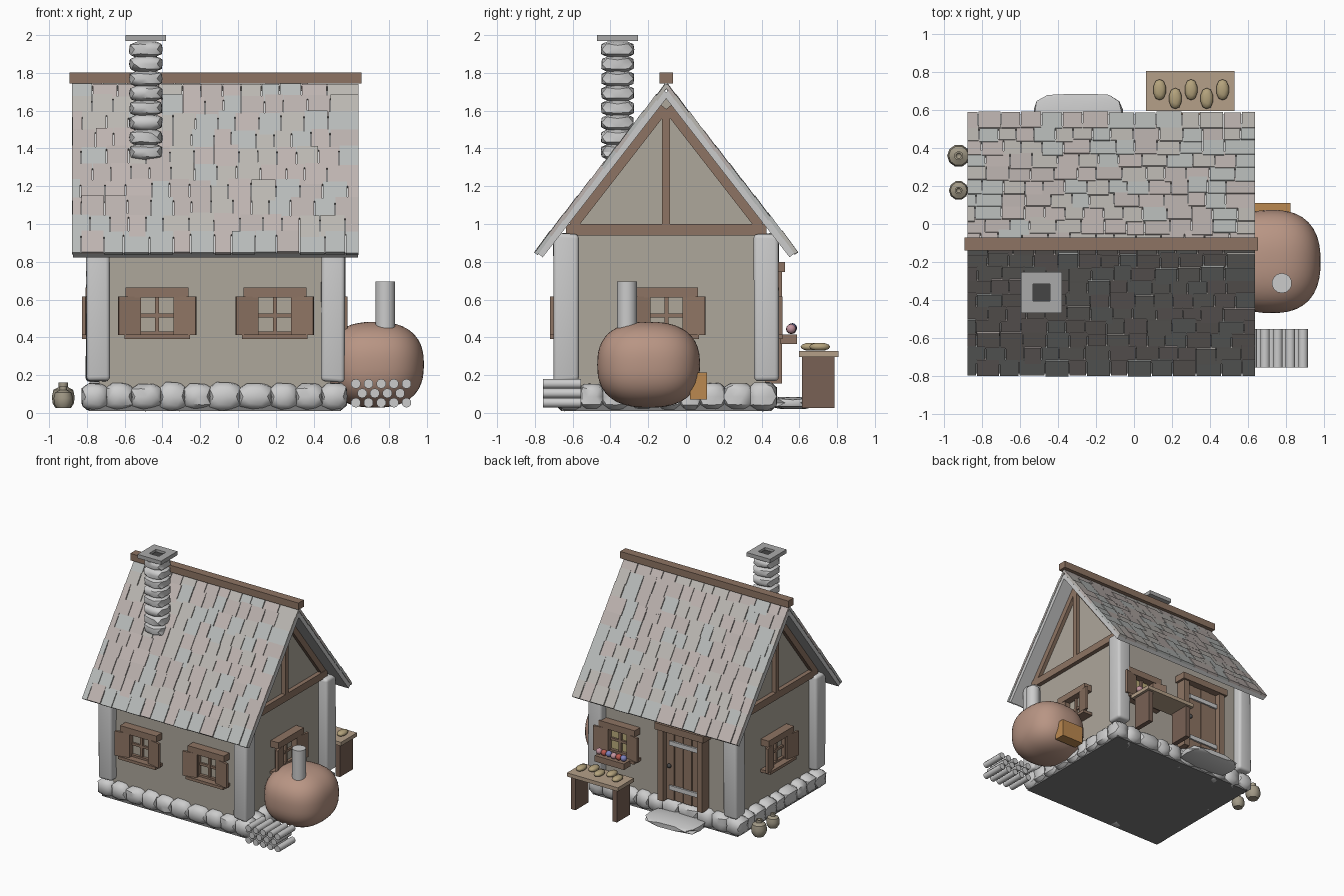
import bpy, bmesh, math, random
from mathutils import Matrix, Vector

if "Cube" in bpy.data.objects:
    bpy.data.objects.remove(bpy.data.objects["Cube"])

random.seed(4)
R = random.uniform


def mat(name, r, g, b):
    m = bpy.data.materials.new(name)
    m.diffuse_color = (r, g, b, 1)
    m.use_nodes = True
    m.node_tree.nodes["Principled BSDF"].inputs["Base Color"].default_value = m.diffuse_color
    return m


WOOD = mat("wood", .27, .175, .125)
DARK_WOOD = mat("dark_wood", .19, .12, .09)
LIGHT_WOOD = mat("light_wood", .46, .35, .25)
PLASTER = mat("plaster", .42, .385, .33)
GLASS = mat("pane", .43, .39, .32)
LIT_GLASS = mat("lit_pane", .50, .42, .2)
CLAY = mat("clay", .48, .30, .23)
ORANGE = mat("oven_door", .50, .25, .08)
BREAD = mat("bread", .45, .36, .20)
POT = mat("pottery", .36, .32, .24)
DARK = mat("soot", .06, .06, .06)
TILES = [mat("tile_pink", .52, .46, .44), mat("tile_grey", .50, .48, .45),
         mat("tile_blue", .48, .50, .49), mat("tile_warm", .49, .44, .42)]
BLOOMS = [mat("bloom_blue", .2, .22, .5), mat("bloom_red", .5, .1, .08), mat("bloom_pink", .55, .3, .35)]


def finish(bm, name, mats=(), smooth=0):
    bmesh.ops.recalc_face_normals(bm, faces=bm.faces)
    me = bpy.data.meshes.new(name)
    bm.to_mesh(me)
    bm.free()
    for m in mats:
        me.materials.append(m)
    ob = bpy.data.objects.new(name, me)
    bpy.context.collection.objects.link(ob)
    if smooth:
        bpy.ops.object.select_all(action='DESELECT')
        ob.select_set(True)
        bpy.context.view_layer.objects.active = ob
        bpy.ops.object.shade_smooth_by_angle(angle=math.radians(smooth))
    return ob


def box(bm, lo, hi, M=Matrix(), mi=0):
    lo, hi = Vector(lo), Vector(hi)
    T = M @ Matrix.Translation((lo + hi) / 2) @ Matrix.Diagonal((*(hi - lo), 1))
    vs = bmesh.ops.create_cube(bm, size=1, matrix=T)["verts"]
    for f in {f for v in vs for f in v.link_faces}:
        f.material_index = mi
    return vs


def blob(bm, c, r, e=2.0, jit=0.0, sub=2, mi=0):
    """Rounded lump: sphere pushed towards a box by exponent e."""
    vs = bmesh.ops.create_icosphere(bm, subdivisions=sub, radius=1)["verts"]
    for v in vs:
        k = sum(abs(a) ** e for a in v.co) ** (-1 / e) * (1 + R(-jit, jit))
        v.co = Vector(c) + Vector(a * k * s for a, s in zip(v.co, r))
    for f in {f for v in vs for f in v.link_faces}:
        f.material_index = mi


def rod(bm, p, q, r, n=10):
    p, q = Vector(p), Vector(q)
    M = Matrix.Translation((p + q) / 2) @ (q - p).to_track_quat('Z', 'Y').to_matrix().to_4x4()
    bmesh.ops.create_cone(bm, cap_ends=True, segments=n, radius1=r, radius2=r,
                          depth=(q - p).length, matrix=M)


CX, CY = -.1225, -.105          # house centre
X0, X1, Y0, Y1 = -.735, .49, -.63, .42

# walls with gables
bm = bmesh.new()
prof = [(Y0, .1), (Y1, .1), (Y1, .985), (CY, 1.666), (Y0, .985)]
f = bm.faces.new([bm.verts.new((X0, y, z)) for y, z in prof])
ext = bmesh.ops.extrude_face_region(bm, geom=[f])["geom"]
bmesh.ops.translate(bm, vec=(X1 - X0, 0, 0), verts=[g for g in ext if isinstance(g, bmesh.types.BMVert)])
finish(bm, "walls", [PLASTER])

bm = bmesh.new()
box(bm, (-.79, -.66, .01), (.545, .45, .13))
finish(bm, "floor_slab", [mat("floor", .2, .2, .2)])

# foundation stones
bm = bmesh.new()
def stone_row(a, b, n, along_x, fixed):
    cuts = [a + (b - a) * (i + (R(-.2, .2) if 0 < i < n else 0)) / n for i in range(n + 1)]
    for s, t in zip(cuts, cuts[1:]):
        m, h, z = (s + t) / 2, (t - s) / 2 + .008, R(.068, .077)
        c, r = ((m, fixed, .086), (h, .076, z)) if along_x else ((fixed, m, .086), (.076, h, z))
        blob(bm, c, r, 4.5, .03)
for y in (-.615, .405):
    stone_row(-.82, .57, 10, True, y)
for x in (-.745, .5):
    stone_row(-.56, .35, 7, False, x)
finish(bm, "foundation_stones", smooth=40)

# corner posts: squared timbers with rounded edges
bm = bmesh.new()
for x in (-.742, .503):
    for y in (-.635, .425):
        for v in box(bm, (x - .062, y - .066, .165), (x + .062, y + .066, .95)):
            v.co += Vector((R(-.004, .004), R(-.004, .004), R(-.008, .008)))
bmesh.ops.bevel(bm, geom=bm.edges[:], offset=.022, segments=3, profile=.5, affect='EDGES')
finish(bm, "corner_posts", smooth=40)

# gable timbers on both ends
bm = bmesh.new()
for x, s in ((X1, 1), (X0, -1)):
    a, b = sorted((x - s * .01, x + s * .035))
    box(bm, (a, -.635, .94), (b, .425, 1.0))
    box(bm, (a, CY - .021, 1.0), (b, CY + .021, 1.61))
    for t in (1, -1):
        p, q = Vector((0, CY + t * .493, .991)), Vector((0, CY + t * .008, 1.615))
        M = Matrix.Translation((p + q) / 2) @ Matrix.Rotation(math.atan2(t * .485, .624), 4, 'X')
        h = (q - p).length / 2
        box(bm, (a, -.024, -h), (b - s * .004, .024, h), M)
finish(bm, "gable_timbers", [WOOD])

# roof: slabs and nearly flush shingles
slab, tiles = bmesh.new(), bmesh.new()
SL = Vector((.70, .9, 0)).length
for s in (-1, 1):
    V = Vector((0, s * .70, -.9)) / SL
    N = Vector((0, s * .9, .70)) / SL
    M = Matrix((Vector((1, 0, 0)), V, N)).transposed().to_4x4()
    M.translation = (0, CY, 1.75)
    box(slab, (-.874, .042, -.053), (.634, SL - .008, -.016), M)
    rows = 10
    for i in range(rows):
        end = SL * (i + 1) / rows
        x = -.88
        while x < .63:
            w = R(.09, .14) if x > -.88 else R(.04, .13)
            x2 = .64 if x + w > .59 else x + w
            e = end + (R(-.012, .012) if i < rows - 1 else R(-.006, 0))
            T = M @ Matrix.Translation((0, e, R(-.005, 0))) @ Matrix.Rotation(-.03, 4, 'X')
            box(tiles, (x + .0025, -min(.14, e - .01), -.02), (x2 - .0025, 0, 0), T, random.randrange(4))
            x = x2
finish(slab, "roof_slabs")
finish(tiles, "roof_shingles", TILES)

bm = bmesh.new()
box(bm, (-.893, CY - .035, 1.745), (.655, CY + .035, 1.802))
finish(bm, "ridge_beam", [WOOD])

# chimney
CHX, CHY = -.488, -.362
bm = bmesh.new()
for i in range(8):
    blob(bm, (CHX, CHY, 1.382 + .0775 * i), (.087, .087, .043), 4.5, .025)
finish(bm, "chimney_stones", smooth=40)
bm = bmesh.new()
box(bm, (CHX - .108, CHY - .108, 1.968), (CHX + .108, CHY + .108, 2.0))
top = max(bm.faces, key=lambda f: f.calc_center_median().z)
bmesh.ops.inset_region(bm, faces=[top], thickness=.063, use_even_offset=True)
hole = bmesh.ops.extrude_discrete_faces(bm, faces=[top])["faces"][0]
bmesh.ops.translate(bm, vec=(0, 0, -.02), verts=hole.verts)
hole.material_index = 1
finish(bm, "chimney_cap", [mat("cap_stone", .4, .4, .4), DARK])


# windows: local x across, -y outward, wall plane at y = 0
def window(name, x, y, ang, glass=GLASS):
    M = Matrix.Translation((x, y, 0)) @ Matrix.Rotation(ang, 4, 'Z')
    bm = bmesh.new()
    box(bm, (-.095, -.012, .41), (.095, .02, .62), M, 1)
    for s in (-1, 1):
        a, b = sorted((s * .088, s * .11))
        box(bm, (a, -.045, .41), (b, .01, .62), M)
        H = M @ Matrix.Translation((s * .09, -.045, 0)) @ Matrix.Rotation(s * -.22, 4, 'Z')
        a, b = sorted((0, s * .12))
        box(bm, (a, -.02, .412), (b, 0, .615), H)
    box(bm, (-.09, -.035, .41), (.09, .01, .43), M)
    box(bm, (-.011, -.03, .42), (.011, .01, .615), M)
    box(bm, (-.09, -.028, .505), (.09, .01, .525), M)
    box(bm, (-.167, -.072, .61), (.167, .01, .664), M)
    box(bm, (-.173, -.09, .39), (.173, .01, .414), M)
    finish(bm, name, [WOOD, glass])


window("front_window_left", -.428, Y0, 0)
window("front_window_right", .195, Y0, 0)
window("right_window", X1, -.103, math.pi / 2)
window("left_window", X0, -.103, -math.pi / 2)
window("back_window", .295, Y1, math.pi, LIT_GLASS)

# flower box under the back window
bm = bmesh.new()
box(bm, (.16, .5, .365), (.43, .587, .415))
finish(bm, "flower_box", [WOOD])
bm = bmesh.new()
for i in range(6):
    blob(bm, (.18 + .046 * i, .558 + R(-.005, .005), .447 + R(-.004, .004)), (.026,) * 3, mi=i % 3)
finish(bm, "flowers", BLOOMS, 40)

# back door with frame, straps and knob
DX = -.3
bm = bmesh.new()
for i in range(4):
    box(bm, (DX - .16 + .08 * i + .002, Y1 - .01, .165), (DX - .08 + .08 * i - .002, .462 + .004 * (i % 2), .75))
finish(bm, "door_planks", [WOOD])
bm = bmesh.new()
for s in (-1, 1):
    a, b = sorted((DX + s * .155, DX + s * .205))
    box(bm, (a, Y1 - .01, .155), (b, .508, .75))
box(bm, (DX - .225, Y1 - .01, .745), (DX + .225, .523, .8))
finish(bm, "door_frame", [WOOD])
bm = bmesh.new()
for z in (.27, .64):
    box(bm, (DX - .16, .46, z - .018), (DX + .12, .478, z + .018))
finish(bm, "door_straps")
bm = bmesh.new()
blob(bm, (DX + .12, .48, .45), (.018,) * 3)
finish(bm, "door_knob", [DARK], 40)

# doorstep
bm = bmesh.new()
blob(bm, (-.295, .565, .053), (.235, .122, .032), 4.5, .01)
finish(bm, "doorstep", smooth=40)

# table with loaves
bm = bmesh.new()
box(bm, (.062, .597, .297), (.53, .808, .328), mi=1)
for x in (.085, .467):
    box(bm, (x, .615, .025), (x + .04, .787, .298))
finish(bm, "table", [DARK_WOOD, LIGHT_WOOD])
bm = bmesh.new()
for i in range(5):
    blob(bm, (.135 + .083 * i, .708 - .046 * (i % 2), .35), (.034, .055, .021), 2.3)
finish(bm, "bread_loaves", [BREAD], 40)

# clay oven
bm = bmesh.new()
blob(bm, (.724, -.198, .255), (.26, .272, .227), 2.5, sub=4)
finish(bm, "oven_body", [CLAY], 60)
bm = bmesh.new()
rod(bm, (.78, -.312, .42), (.78, -.312, .695), .053, 14)
finish(bm, "oven_flue", smooth=40)
bm = bmesh.new()
box(bm, (.622, .02, .07), (.825, .11, .215))
finish(bm, "oven_door", [ORANGE])

# stacked firewood
bm = bmesh.new()
for z, x, n in ((.054, .624, 5), (.104, .657, 4), (.154, .624, 5)):
    for i in range(n):
        rod(bm, (x + .067 * i, -.757, z), (x + .067 * i, -.555, z), .026, 10)
finish(bm, "firewood", smooth=40)

# clay pots
PROFILE = [(0, 0), (.042, 0), (.057, .025), (.06, .06), (.052, .095), (.024, .11), (.024, .134), (.015, .134), (0, .11)]
for name, y, k in (("large_pot", .36, 1.0), ("small_pot", .177, .85)):
    bm = bmesh.new()
    vs = [bm.verts.new((-.925 + r * k, y, .027 + z * k)) for r, z in PROFILE]
    es = [bm.edges.new(p) for p in zip(vs, vs[1:])]
    bmesh.ops.spin(bm, geom=vs + es, cent=(-.925, y, 0), axis=(0, 0, 1), angle=math.tau, steps=10, use_duplicate=False)
    bmesh.ops.remove_doubles(bm, verts=bm.verts, dist=.0005)
    finish(bm, name, [POT], 40)
